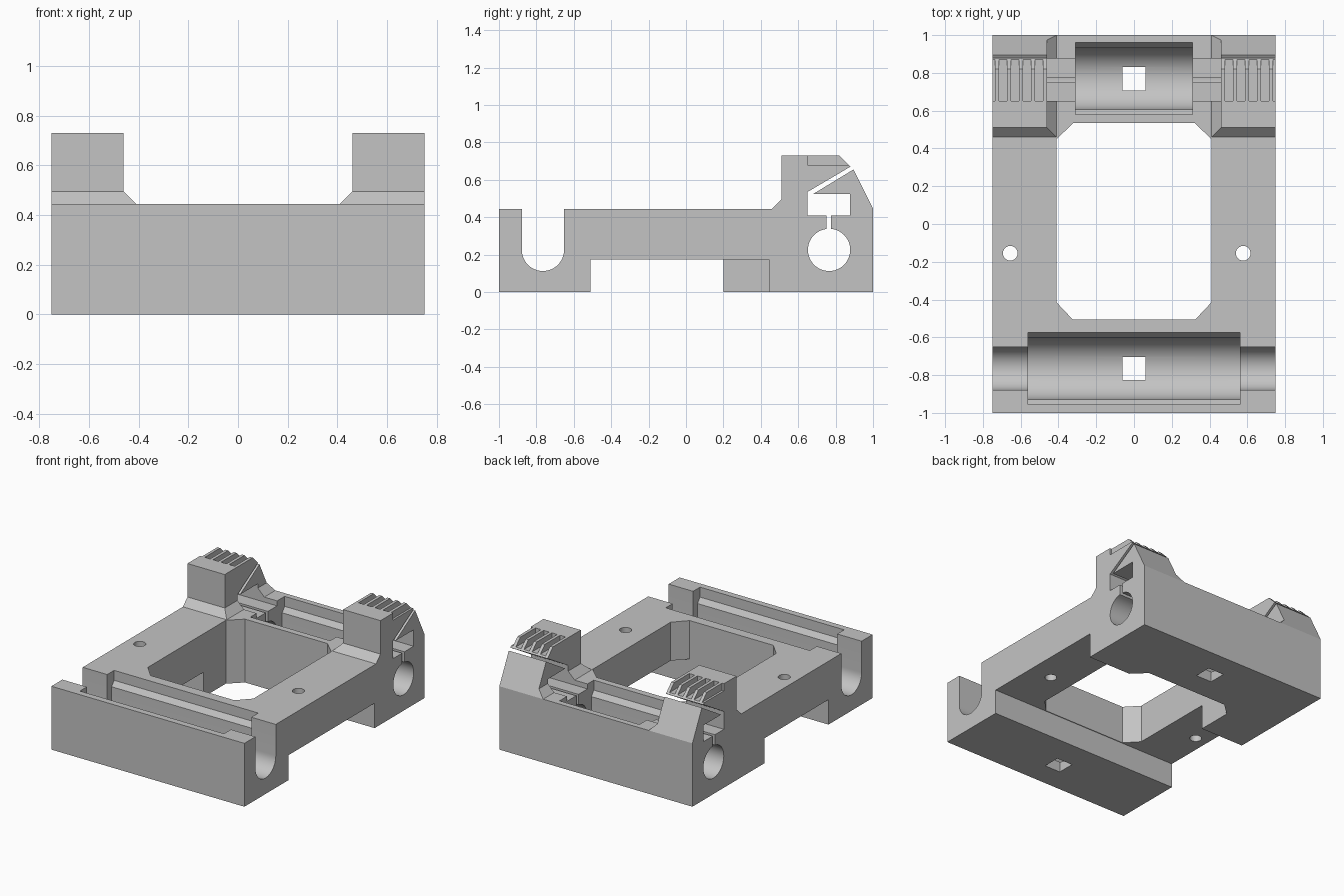
import bpy, bmesh, math
from mathutils import Vector

if "Cube" in bpy.data.objects:
    bpy.data.objects.remove(bpy.data.objects["Cube"], do_unlink=True)

W, TOP = 0.75, 0.445           # half width and deck height
AXLE_Y, AXLE_Z, AXLE_R = 0.765, 0.225, 0.113

grey = bpy.data.materials.new("light_grey")
grey.use_nodes = True
grey.diffuse_color = (0.55, 0.55, 0.55, 1)
grey.node_tree.nodes["Principled BSDF"].inputs["Base Color"].default_value = (0.55, 0.55, 0.55, 1)


def to_object(name, bm):
    bmesh.ops.recalc_face_normals(bm, faces=bm.faces)
    mesh = bpy.data.meshes.new(name)
    bm.to_mesh(mesh)
    bm.free()
    mesh.materials.append(grey)
    ob = bpy.data.objects.new(name, mesh)
    bpy.context.collection.objects.link(ob)
    return ob


def prism(name, pts, lo, hi, axis="X"):
    """Extrude a profile: (y, z) points along X or (x, y) points along Z."""
    bm = bmesh.new()
    verts = [bm.verts.new((lo, a, b) if axis == "X" else (a, b, lo)) for a, b in pts]
    face = bm.faces.new(verts)
    out = bmesh.ops.extrude_face_region(bm, geom=[face])
    move = Vector((hi - lo, 0, 0)) if axis == "X" else Vector((0, 0, hi - lo))
    bmesh.ops.translate(bm, vec=move, verts=[g for g in out["geom"] if isinstance(g, bmesh.types.BMVert)])
    return to_object(name, bm)


def box(name, x0, x1, y0, y1, z0, z1):
    return prism(name, [(x0, y0), (x1, y0), (x1, y1), (x0, y1)], z0, z1, "Z")


def hull(name, pts):
    bm = bmesh.new()
    for p in pts:
        bm.verts.new(p)
    bmesh.ops.convex_hull(bm, input=bm.verts)
    bmesh.ops.dissolve_limit(bm, angle_limit=0.01, verts=bm.verts, edges=bm.edges)
    return to_object(name, bm)


def arc(cx, cy, r, start, end, n):
    return [(cx + r * math.cos(start + (end - start) * i / n),
             cy + r * math.sin(start + (end - start) * i / n)) for i in range(n + 1)]


def circle(cx, cy, r, n=48):
    return arc(cx, cy, r, 0, math.tau, n)[:-1]


def combine(target, tool, operation="DIFFERENCE"):
    tool.hide_render = True
    mod = target.modifiers.new("bool", "BOOLEAN")
    mod.operation, mod.solver, mod.object = operation, "EXACT", tool
    bpy.context.view_layer.objects.active = target
    bpy.ops.object.modifier_apply(modifier=mod.name)
    bpy.data.objects.remove(tool, do_unlink=True)


# Main frame
frame = box("frame", -W, W, -1, 1, 0, TOP)

# Clamp towers with sloped skirts at the rear corners
for s in (-1, 1):
    tower = [(0.51, 0.3), (0.51, 0.73), (0.82, 0.73), (0.895, 0.655), (1, TOP), (1, 0.3)]
    combine(frame, prism("tower", tower, *sorted((s * 0.46, s * W))), "UNION")
    skirt = [(s * x, y, z) for x in (0.41, W) for y in (0.46, 1) for z in (0.3, TOP)]
    skirt += [(s * x, y, 0.495) for x in (0.46, W) for y in (0.51, 0.975)]
    combine(frame, hull("skirt", skirt), "UNION")

# Underside recess, deeper on the left
combine(frame, prism("recess", [(-1, -0.51), (1, -0.51), (1, 0.445), (0, 0.445), (0, 0.2), (-1, 0.2)],
                     -0.1, 0.175, "Z"))

# Central window with clipped corners
window = [(0.41, 0.45), (0.32, 0.535), (-0.32, 0.535), (-0.41, 0.45),
          (-0.41, -0.415), (-0.325, -0.505), (0.325, -0.505), (0.41, -0.415)]
combine(frame, prism("window", window, -0.1, 0.9, "Z"))

# Front axle channel, open at the top
channel = arc(-AXLE_Y, AXLE_Z, AXLE_R, math.pi, math.tau, 24)
channel += [(-AXLE_Y + AXLE_R, 0.6), (-AXLE_Y - AXLE_R, 0.6)]
combine(frame, prism("front_channel", channel, -1, 1))

# Rear axle bore, relief slot, nut pocket and flex slit
combine(frame, prism("rear_bore", circle(AXLE_Y, AXLE_Z, AXLE_R), -1, 1))
combine(frame, box("relief_slot", -1, 1, 0.75, 0.775, 0.25, 0.45))
combine(frame, box("pocket", -1, 1, 0.65, 0.877, 0.41, 0.525))
slit = [(0.65, 0.5), (0.65, 0.535), (0.93, 0.7), (0.93, 0.676), (0.67, 0.518)]
combine(frame, prism("slit", slit, -1, 1))

# Wide roller troughs with drain holes
for y, half in ((-AXLE_Y, 0.56), (AXLE_Y + 0.005, 0.31)):
    trough = arc(y, AXLE_Z, 0.163, math.pi, math.tau, 32)
    trough += [(y + 0.163, 0.34), (y + 0.19, 0.375), (y + 0.19, 0.6),
               (y - 0.19, 0.6), (y - 0.19, 0.375), (y - 0.163, 0.34)]
    combine(frame, prism("trough", trough, -half, half))
    combine(frame, box("drain", -0.062, 0.062, y - 0.062, y + 0.062, -0.1, 0.3))

# Screw holes
for x in (-0.655, 0.578):
    combine(frame, prism("screw_hole", circle(x, -0.155, 0.039, 24), 0.1, 0.6, "Z"))

# Gripping grooves on the tower tops
for s in (-1, 1):
    for i in range(5):
        x = s * (0.502 + 0.0635 * i)
        combine(frame, box("groove", x - 0.021, x + 0.021, 0.65, 0.95, 0.68, 0.8))

# Smooth bores, crisp edges
bpy.ops.object.select_all(action="DESELECT")
frame.select_set(True)
bpy.context.view_layer.objects.active = frame
bpy.ops.object.shade_smooth_by_angle(angle=math.radians(20))
